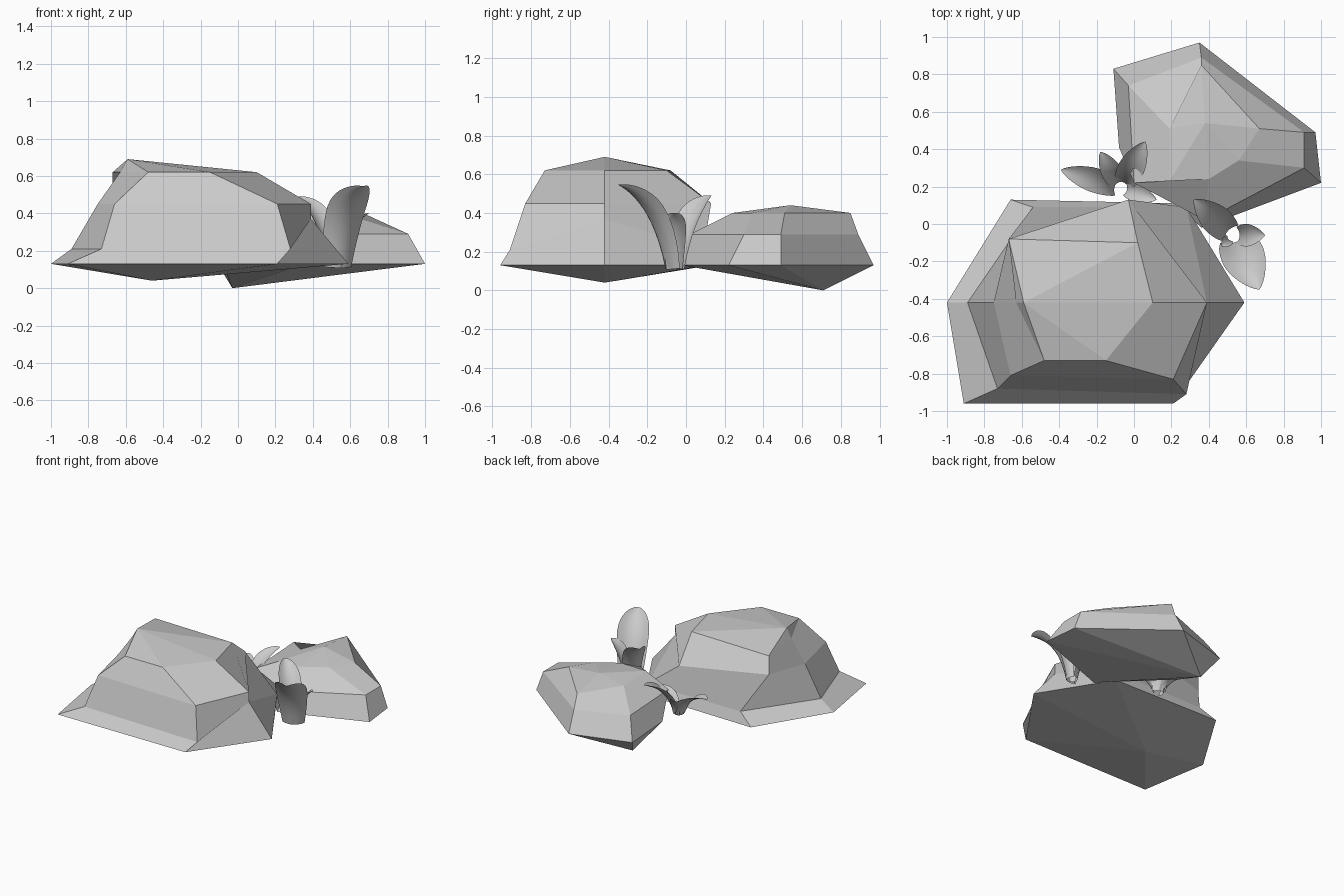
import bpy, math
from mathutils import Vector

if "Cube" in bpy.data.objects:
    bpy.data.objects.remove(bpy.data.objects["Cube"])


def make_mesh(name, verts, faces, smooth=False):
    me = bpy.data.meshes.new(name)
    me.from_pydata([tuple(v) for v in verts], [], faces)
    me.update()
    ob = bpy.data.objects.new(name, me)
    bpy.context.collection.objects.link(ob)
    for p in me.polygons:
        p.use_smooth = smooth
    return ob


# Faceted boulder: stacked six-sided rings closed by a top and a bottom point
def rock(name, bottom, rings, top):
    n = 6
    verts = [bottom] + [v for r in rings for v in r] + [top]
    faces = []
    for k in range(n):
        j = (k + 1) % n
        faces.append((0, 1 + j, 1 + k))
        for r in range(len(rings) - 1):
            a, b = 1 + r * n, 1 + (r + 1) * n
            faces.append((a + k, a + j, b + j, b + k))
        a = 1 + (len(rings) - 1) * n
        faces.append((a + k, a + j, len(verts) - 1))
    return make_mesh(name, verts, faces)


# Ring order: right, back right, back left, left, front left, front right
rock("large_rock", (-.46, -.42, .04), [
    [(.59, -.42, .13), (.26, .11, .13), (-.66, .13, .13),
     (-1, -.42, .13), (-.91, -.96, .13), (.21, -.96, .13)],
    [(.39, -.42, .37), (.28, .09, .21), (-.54, .09, .21),
     (-.89, -.42, .21), (-.73, -.88, .21), (.28, -.91, .21)],
    [(.39, -.42, .45), (-.03, .13, .45), (-.67, -.08, .47),
     (-.75, -.42, .45), (-.66, -.81, .45), (.21, -.83, .45)],
    [(.10, -.42, .62), (.02, -.10, .62), (-.67, -.08, .62),
     (-.63, -.42, .62), (-.48, -.73, .62), (-.15, -.73, .62)],
], (-.59, -.42, .69))

# Ring order: right, upper right, back, back left, left, front
rock("small_rock", (-.03, .71, 0), [
    [(1, .22, .13), (.97, .49, .13), (.35, .97, .13),
     (-.11, .83, .13), (-.08, .41, .13), (.36, -.02, .13)],
    [(.91, .30, .29), (.91, .49, .29), (.36, .89, .29),
     (-.03, .74, .29), (.0, .22, .29), (.38, .02, .29)],
    [(.56, .34, .40), (.67, .51, .40), (.36, .85, .40),
     (.19, .51, .38), (.19, .23, .39), (.40, .24, .40)],
], (.38, .54, .44))


# Cupped leaf that rises steeply from its root and arches out to a soft tip
def leaf(name, root, tip, width, rows=14, cols=6):
    a, c = Vector(root), Vector(tip)
    d = Vector((c.x - a.x, c.y - a.y, 0))
    side = Vector((-d.y, d.x, 0)).normalized()
    b = a + d * .22 + Vector((0, 0, (c.z - a.z) * .78))
    verts, faces = [], []
    for i in range(rows + 1):
        s = i / rows
        t = 1 - (1 - s) ** 1.5
        p = a * (1 - t) ** 2 + b * 2 * t * (1 - t) + c * t * t
        tan = ((b - a) * (1 - t) + (c - b) * t).normalized()
        up = tan.cross(side)
        if up.dot(d) > 0:
            up = -up
        half = width * .5 * (.7 + .3 * math.sin(min(t / .55, 1) * math.pi / 2))
        if t > .55:
            half *= max(0, 1 - ((t - .55) / .45) ** 2) ** .75 + .01
        for j in range(cols + 1):
            u = 2 * j / cols - 1
            verts.append(p + side * half * u + up * half * .4 * (u * u - .3 * (1 - t)))
    w = cols + 1
    for i in range(rows):
        for j in range(cols):
            k = i * w + j
            faces.append((k, k + w, k + w + 1, k + 1))
    return make_mesh(name, verts, faces, True)


# Two leafy tufts: centre of the root, then tip and width of each leaf
tufts = {
    "back_plant": ((-.07, .19, .11), [
        ((-.39, .29, .34), .13), ((-.18, .385, .30), .11),
        ((.06, .44, .39), .14), ((.12, .13, .26), .09)]),
    "side_plant": ((.53, -.06, .11), [
        ((.32, .13, .49), .16), ((.70, -.06, .40), .12),
        ((.67, -.35, .545), .23), ((.47, -.12, .22), .06)]),
}
for name, (centre, leaves) in tufts.items():
    centre = Vector(centre)
    for i, (tip, width) in enumerate(leaves):
        out = Vector(tip) - centre
        out.z = 0
        leaf(f"{name}_leaf_{i + 1}", centre + out.normalized() * .03, tip, width)
